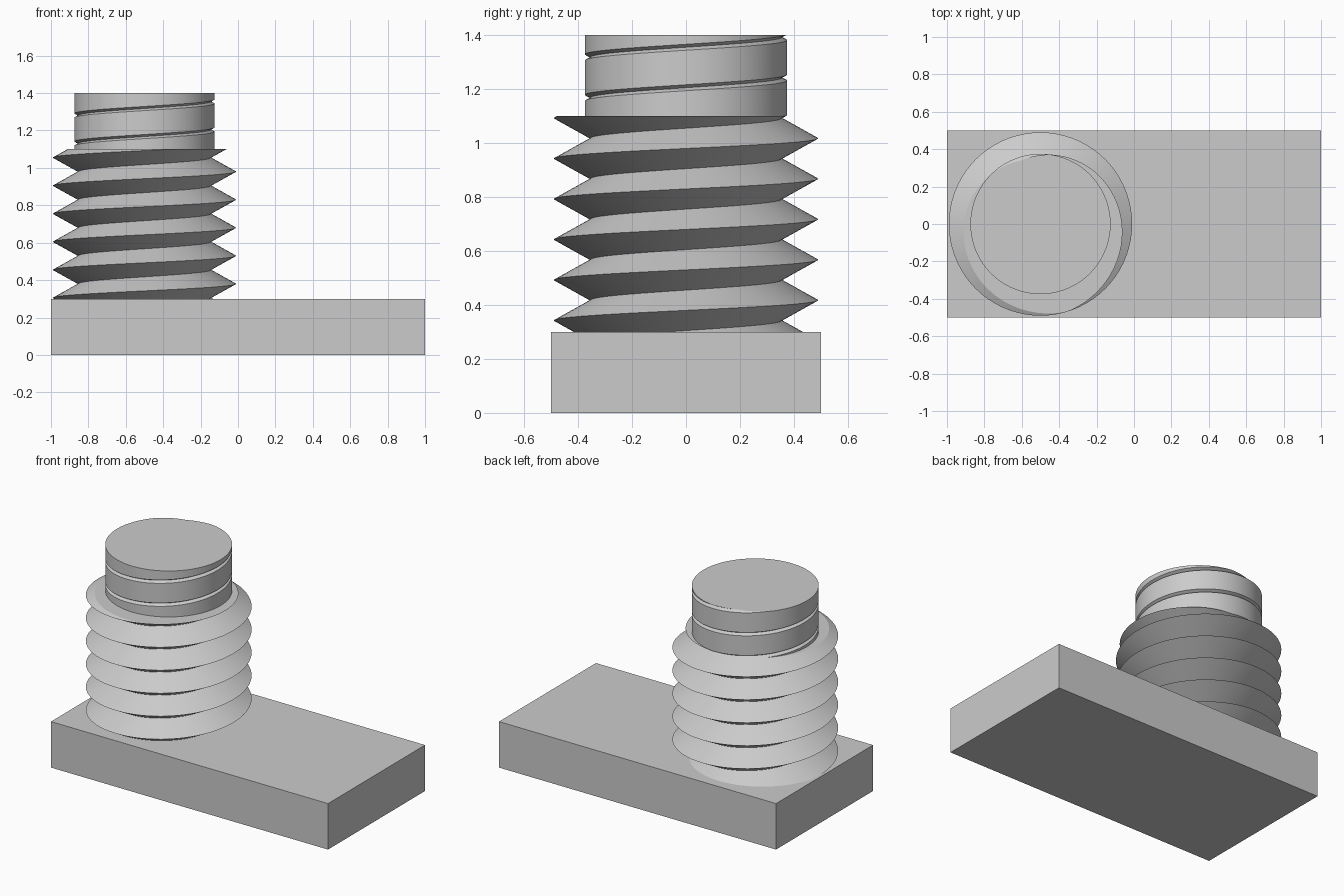
import bpy, bmesh
from math import cos, sin, tau
from mathutils import Vector

cube = bpy.data.objects.get("Cube")
if cube:
    bpy.data.objects.remove(cube, do_unlink=True)

# One plain grey for everything
grey = bpy.data.materials.new("plain grey")
grey.use_nodes = True
grey.diffuse_color = (0.6, 0.6, 0.6, 1)
grey.node_tree.nodes["Principled BSDF"].inputs["Base Color"].default_value = (0.6, 0.6, 0.6, 1)

PITCH, CREST, ROOT, CORE = 0.15, 0.49, 0.355, 0.375
CREST_Z = 0.08          # crest height on the +x side, modulo the pitch
STEPS = 72
AXIS = -0.5


def finish(bm, name):
    bmesh.ops.recalc_face_normals(bm, faces=bm.faces)
    mesh = bpy.data.meshes.new(name)
    bm.to_mesh(mesh)
    bm.free()
    mesh.materials.append(grey)
    obj = bpy.data.objects.new(name, mesh)
    bpy.context.collection.objects.link(obj)
    return obj


def helix_solid(name, profile, low, high):
    """Sweep (height, radius) points up a right-hand helix, then trim flat."""
    bm = bmesh.new()
    turns = int((high - low) / PITCH) + 5
    start = (int(low / PITCH) - 2) * PITCH + CREST_Z
    rows = []
    for s in range(turns * STEPS):
        a = tau * s / STEPS
        rows.append([bm.verts.new((AXIS + r * cos(a), r * sin(a),
                                   start + PITCH * s / STEPS + dz))
                     for dz, r in profile])
    for s in range((turns - 1) * STEPS - 1):
        here = rows[s] + [rows[s + STEPS][0]]
        after = rows[s + 1] + [rows[s + 1 + STEPS][0]]
        for p in range(len(profile)):
            bm.faces.new((here[p], after[p], after[p + 1], here[p + 1]))
    for z, normal in ((low, -1), (high, 1)):
        geom = bm.verts[:] + bm.edges[:] + bm.faces[:]
        bmesh.ops.bisect_plane(bm, geom=geom, dist=1e-6, plane_co=Vector((0, 0, z)),
                               plane_no=Vector((0, 0, normal)), clear_outer=True)
    bmesh.ops.delete(bm, geom=[v for v in bm.verts if not v.link_faces], context='VERTS')
    bmesh.ops.holes_fill(bm, edges=[e for e in bm.edges if e.is_boundary], sides=0)
    return finish(bm, name)


# Base block
bm = bmesh.new()
bmesh.ops.create_cube(bm, size=1)
bmesh.ops.scale(bm, vec=(2, 1, 0.3), verts=bm.verts)
bmesh.ops.translate(bm, vec=(0, 0, 0.15), verts=bm.verts)
finish(bm, "base_block")

# Sharp V thread, slightly sunk into the base
thread = helix_solid("screw_thread", [(0, CREST), (PITCH / 2, ROOT)], 0.28, 1.1)

# Upper shank: the same thread turned down, leaving a narrow spiral groove
half = PITCH / 2 * (CORE - ROOT) / (CREST - ROOT)
shank = helix_solid("grooved_shank",
                    [(0, CORE), (PITCH / 2 - half, CORE), (PITCH / 2, ROOT),
                     (PITCH / 2 + half, CORE)], 1.08, 1.4)

# Smooth flanks with sharp crests and rims
for obj in (thread, shank):
    bpy.ops.object.select_all(action='DESELECT')
    obj.select_set(True)
    bpy.context.view_layer.objects.active = obj
    bpy.ops.object.shade_smooth_by_angle(angle=0.35)
